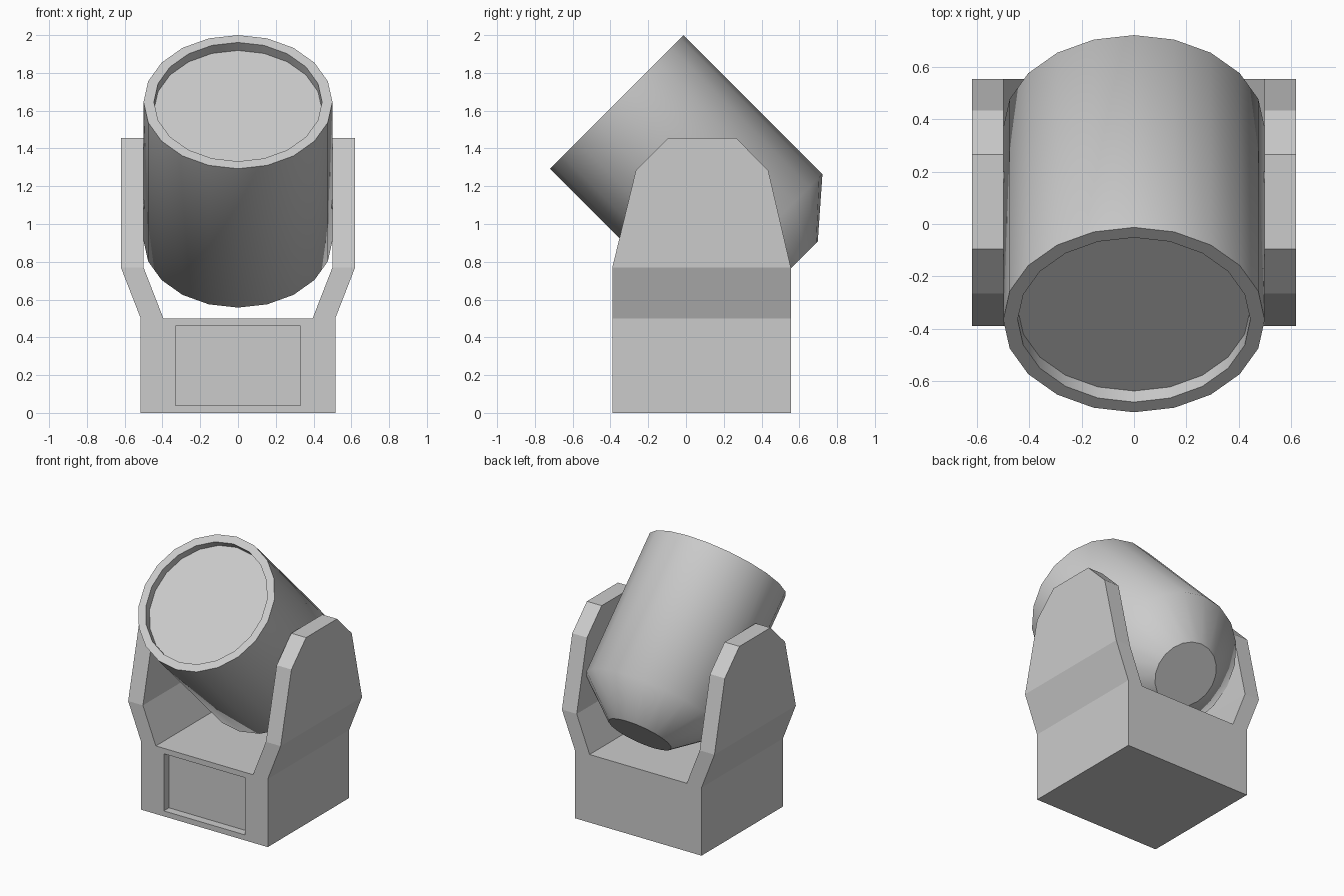
import bpy, bmesh, math
from mathutils import Vector

if "Cube" in bpy.data.objects:
    bpy.data.objects.remove(bpy.data.objects["Cube"])


def finish(bm, name):
    bmesh.ops.recalc_face_normals(bm, faces=bm.faces)
    me = bpy.data.meshes.new(name)
    bm.to_mesh(me)
    bm.free()
    ob = bpy.data.objects.new(name, me)
    bpy.context.collection.objects.link(ob)
    return ob


def lathe(name, profile, sides):
    """Revolve (radius, height, smooth_below) around local z, capped at both ends."""
    bm = bmesh.new()
    rings = []
    for r, h, _ in profile:
        rings.append([bm.verts.new((r * math.cos(a), r * math.sin(a), h))
                      for a in (2 * math.pi * i / sides for i in range(sides))])
    for k in range(len(rings) - 1):
        a, b = rings[k], rings[k + 1]
        for i in range(sides):
            j = (i + 1) % sides
            bm.faces.new((a[i], a[j], b[j], b[i])).smooth = profile[k][2]
    bm.faces.new(rings[0])
    bm.faces.new(rings[-1])
    return finish(bm, name)


# Tilted barrel: recessed front disc, rim, wall, tapered back
barrel = lathe("barrel", [(0.445, -0.06, True), (0.445, 0, False), (0.5, 0, True),
                          (0.5, -1.04, True), (0.23, -1.275, False)], 20)
barrel.location = (0, -0.3665, 1.6464)
barrel.rotation_euler.x = math.radians(45)

# Pivot pins joining barrel and yoke arms
for side, label in ((-1, "left"), (1, "right")):
    pin = lathe("pivot_pin_" + label, [(0.03, -0.02, True), (0.03, 0.02, False)], 12)
    pin.location = (side * 0.49, 0.17, 1.11)
    pin.rotation_euler.y = math.radians(90)

# Yoke: quad sections swept from one arm top, through the base, to the other
# outer x, outer z, inner x, inner z, front y, back y
half = [(0.62, 1.455, 0.5, 1.455, -0.095, 0.265),
        (0.62, 1.285, 0.5, 1.285, -0.265, 0.435),
        (0.62, 0.77, 0.5, 0.77, -0.39, 0.555),
        (0.515, 0.5, 0.395, 0.5, -0.39, 0.555),
        (0.515, 0.0, 0.395, 0.5, -0.39, 0.555)]
stations = half + [(-a, b, -c, d, e, f) for a, b, c, d, e, f in reversed(half)]
bm = bmesh.new()
rings = [[bm.verts.new(p) for p in ((ox, y0, oz), (ix, y0, iz), (ix, y1, iz), (ox, y1, oz))]
         for ox, oz, ix, iz, y0, y1 in stations]
for a, b in zip(rings, rings[1:]):
    for i in range(4):
        j = (i + 1) % 4
        bm.faces.new((a[i], a[j], b[j], b[i]))
bm.faces.new(rings[0])
bm.faces.new(rings[-1])
bmesh.ops.remove_doubles(bm, verts=bm.verts, dist=0.0001)
bmesh.ops.recalc_face_normals(bm, faces=bm.faces)

# Recessed rectangular panel in the base front
front = min(bm.faces, key=lambda f: (f.calc_center_median() - Vector((0, -0.39, 0.25))).length)
bmesh.ops.inset_individual(bm, faces=[front], thickness=0.03)
for v in front.verts:
    v.co = (math.copysign(0.33, v.co.x), -0.39, 0.46 if v.co.z > 0.25 else 0.04)
panel = bmesh.ops.extrude_discrete_faces(bm, faces=[front])["faces"][0]
for v in panel.verts:
    v.co.y += 0.06
finish(bm, "yoke_base")
